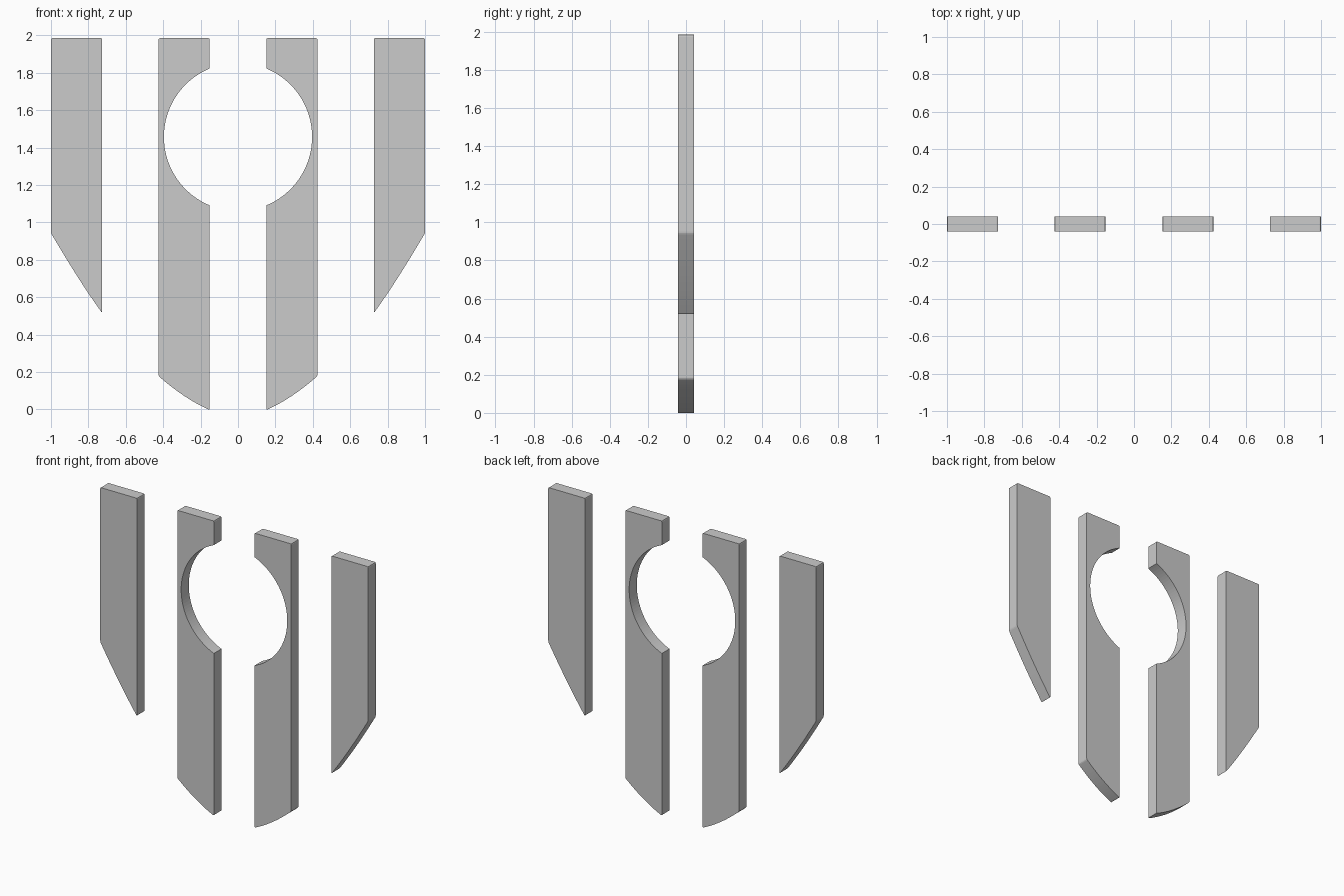
import bpy, bmesh, math
from mathutils import Vector

if "Cube" in bpy.data.objects:
    bpy.data.objects.remove(bpy.data.objects["Cube"])

HALF_T = 0.0407      # half thickness of every plate
TOP = 1.985
IN0, IN1 = 0.152, 0.425    # inner plate x range
OUT0, OUT1 = 0.726, 1.0    # outer plate x range
HOLE_Z, HOLE_R = 1.457, 0.396


def hermite(p0, m0, p1, m1, n=16):
    """Curve from p0 to p1 (x, z) with end slopes m0, m1; end points excluded."""
    h = p1[0] - p0[0]
    pts = []
    for i in range(1, n):
        t = i / n
        z = ((2*t**3 - 3*t**2 + 1) * p0[1] + (t**3 - 2*t**2 + t) * h * m0
             + (3*t**2 - 2*t**3) * p1[1] + (t**3 - t**2) * h * m1)
        pts.append((p0[0] + h * t, z))
    return pts


def rounded(points, corners, r=0.008):
    """Slightly round the listed corners of a closed outline."""
    out, n = [], len(points)
    for i, p in enumerate(points):
        p = Vector(p)
        if points[i] not in corners:
            out.append(p)
            continue
        a = p + (Vector(points[i - 1]) - p).normalized() * r
        b = p + (Vector(points[(i + 1) % n]) - p).normalized() * r
        out += [a, (a + 2 * p + b) / 4, b]
    return out


def plate(name, outline, side):
    """Extrude an x-z outline through the thickness, on the given side."""
    bm = bmesh.new()
    face = bm.faces.new([bm.verts.new((side * p.x, -HALF_T, p.y)) for p in outline])
    ext = bmesh.ops.extrude_face_region(bm, geom=[face], use_keep_orig=True)
    moved = [g for g in ext["geom"] if isinstance(g, bmesh.types.BMVert)]
    bmesh.ops.translate(bm, verts=moved, vec=(0, 2 * HALF_T, 0))
    bmesh.ops.recalc_face_normals(bm, faces=bm.faces)
    mesh = bpy.data.meshes.new(name)
    bm.to_mesh(mesh)
    bm.free()
    obj = bpy.data.objects.new(name, mesh)
    bpy.context.collection.objects.link(obj)
    return obj


# Inner plate: curved foot and a circular bite in the inner edge
a, b = (IN0, -0.003), (IN1, 0.179)
ang = math.acos(IN0 / HOLE_R)
bite = [(HOLE_R * math.cos(t), HOLE_Z + HOLE_R * math.sin(t))
        for t in (ang - 2 * ang * i / 48 for i in range(49))]
inner_corners = [a, b, (IN1, TOP), (IN0, TOP)]
inner = rounded([a] + hermite(a, 0.45, b, 0.89) + [b, (IN1, TOP), (IN0, TOP)]
                + bite, inner_corners)

# Outer plate: steeper curved cut running up to the outside edge
c, d = (OUT0, 0.515), (OUT1, 0.943)
outer_corners = [c, d, (OUT1, TOP), (OUT0, TOP)]
outer = rounded([c] + hermite(c, 1.38, d, 1.71) + [d, (OUT1, TOP), (OUT0, TOP)],
                outer_corners)

for side, label in ((-1, "left"), (1, "right")):
    plate("inner_plate_" + label, inner, side)
    plate("outer_plate_" + label, outer, side)
